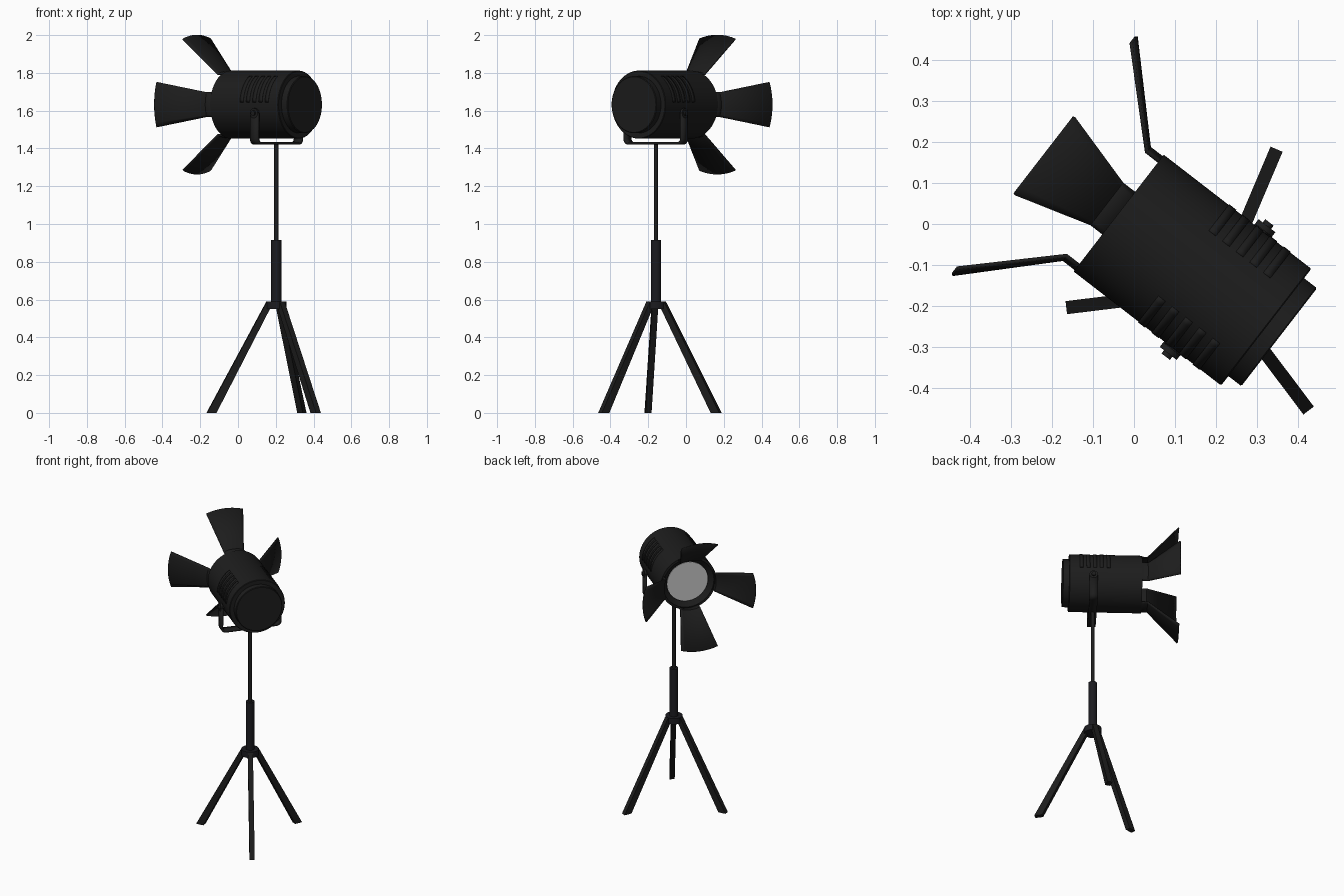
import bpy, bmesh, math
from mathutils import Matrix, Vector

cube = bpy.data.objects.get("Cube")
if cube:
    bpy.data.objects.remove(cube)


def material(name, colour):
    m = bpy.data.materials.new(name)
    m.use_nodes = True
    m.diffuse_color = (*colour, 1)
    m.node_tree.nodes["Principled BSDF"].inputs["Base Color"].default_value = (*colour, 1)
    return m


BLACK = material("matte black", (0.012, 0.012, 0.012))
METAL = material("dark metal", (0.011, 0.011, 0.014))
GLASS = material("lens grey", (0.6, 0.6, 0.6))

# Stand axis, and lamp frame: local x runs along the beam, z is up
STAND = Matrix.Translation((0.203, -0.159, 0))
LAMP = Matrix.Translation((0.204, -0.16, 1.632)) @ Matrix.Rotation(math.radians(142.3), 4, "Z")
ALONG_X = Matrix.Rotation(math.pi / 2, 4, "Y")
ALONG_Y = Matrix.Rotation(-math.pi / 2, 4, "X")


def finish(name, bm, matrix, mat, thickness=0):
    bmesh.ops.recalc_face_normals(bm, faces=bm.faces)
    mesh = bpy.data.meshes.new(name)
    bm.to_mesh(mesh)
    bm.free()
    mesh.transform(matrix)
    mesh.materials.append(mat)
    obj = bpy.data.objects.new(name, mesh)
    bpy.context.collection.objects.link(obj)
    if thickness:
        mod = obj.modifiers.new("Thickness", "SOLIDIFY")
        mod.thickness = thickness
        mod.offset = 0
    bpy.ops.object.select_all(action="DESELECT")
    obj.select_set(True)
    bpy.context.view_layer.objects.active = obj
    bpy.ops.object.shade_smooth_by_angle(angle=math.radians(35))
    return obj


def lathe(name, profile, matrix, mat, sides=64):
    """Spin (height, radius) pairs around local z."""
    bm = bmesh.new()
    verts = [bm.verts.new((r, 0, h)) for h, r in profile]
    edges = [bm.edges.new(pair) for pair in zip(verts, verts[1:])]
    bmesh.ops.spin(bm, geom=verts + edges, cent=(0, 0, 0), axis=(0, 0, 1),
                   angle=math.tau, steps=sides)
    bmesh.ops.remove_doubles(bm, verts=bm.verts, dist=0.0005)
    return finish(name, bm, matrix, mat)


def rod(name, low, high, radius, matrix, mat, sides=24):
    return lathe(name, [(low, 0), (low, radius), (high, radius), (high, 0)], matrix, mat, sides)


def sheet(name, rows, matrix, mat, thickness):
    """Skin a grid of points and thicken it."""
    bm = bmesh.new()
    grid = [[bm.verts.new(p) for p in row] for row in rows]
    for a, b in zip(grid, grid[1:]):
        for i in range(len(a) - 1):
            bm.faces.new((a[i], a[i + 1], b[i + 1], b[i]))
    return finish(name, bm, matrix, mat, thickness)


def arc(x, radius, start, end, steps=10):
    """Points on a circle around the beam, angles in degrees from local y."""
    angles = [math.radians(start + (end - start) * i / steps) for i in range(steps + 1)]
    return [(x, radius * math.cos(a), radius * math.sin(a)) for a in angles]


# Lamp housing with stepped rear cap and recessed front
lathe("lamp_housing", [(-0.19, 0), (-0.19, 0.147), (-0.187, 0.151), (-0.15, 0.151),
                       (-0.15, 0.177), (-0.147, 0.18), (0.305, 0.18), (0.305, 0.165),
                       (0.28, 0.135), (0.28, 0)], LAMP @ ALONG_X, BLACK)
rod("lens", 0.276, 0.284, 0.132, LAMP @ ALONG_X, GLASS, 64)

# Four flared barn doors, each with a short straight hinge strip
for i, side in enumerate(("left", "top", "right", "bottom")):
    c = 90 * i
    rows = [arc(x, r, c - half, c + half) for x, r, half in
            ((0.29, 0.172, 22), (0.343, 0.172, 22), (0.535, 0.367, 19))]
    sheet(f"barn_door_{side}", rows, LAMP, BLACK, 0.008)

# Shallow vent ribs on both upper sides
for side, start, end in (("a", 4, 56), ("b", 124, 176)):
    for n in range(5):
        x = 0.01 + 0.042 * (n - 2)
        rows = [arc(x + dx, 0.18, start, end) for dx in (-0.011, 0.011)]
        sheet(f"vent_rib_{side}_{n + 1}", rows, LAMP, BLACK, 0.005)

# U-shaped yoke: down one arm, round the corners, up the other
corner = [(0.165 + 0.025 * math.cos(a), -0.18 - 0.025 * math.sin(a))
          for a in (math.pi / 2 * k / 6 for k in range(7))]
half_path = [(0.19, -0.045)] + corner
path = half_path + [(-y, z) for y, z in reversed(half_path)]
sheet("yoke", [[(x, y, z) for y, z in path] for x in (-0.026, 0.026)], LAMP, BLACK, 0.014)
for side, s in (("left", -1), ("right", 1)):
    low, high = sorted((s * 0.183, s * 0.197))
    at = LAMP @ Matrix.Translation((0, 0, -0.045)) @ ALONG_Y
    rod(f"yoke_arm_end_{side}", low, high, 0.026, at, BLACK)
    low, high = sorted((s * 0.165, s * 0.207))
    rod(f"pivot_knob_{side}", low, high, 0.013, at, BLACK)

# Stand column
rod("upper_pole", 0.88, 1.425, 0.0115, STAND, BLACK)
rod("lower_pole", 0.56, 0.915, 0.027, STAND, METAL)
rod("leg_hub", 0.55, 0.59, 0.054, STAND, METAL)

# Three splayed legs, cut level with the floor
for i in range(3):
    bm = bmesh.new()
    bmesh.ops.create_cube(bm, size=1)
    for v in bm.verts:
        top = v.co.z > 0
        radius = (0.036 if top else 0.346) + v.co.x * (0.036 if top else 0.05)
        v.co = Vector((radius, v.co.y * 0.032, 0.585 if top else 0))
    turn = Matrix.Rotation(math.radians(67 + 120 * i), 4, "Z")
    finish(f"leg_{i + 1}", bm, STAND @ turn, BLACK)
